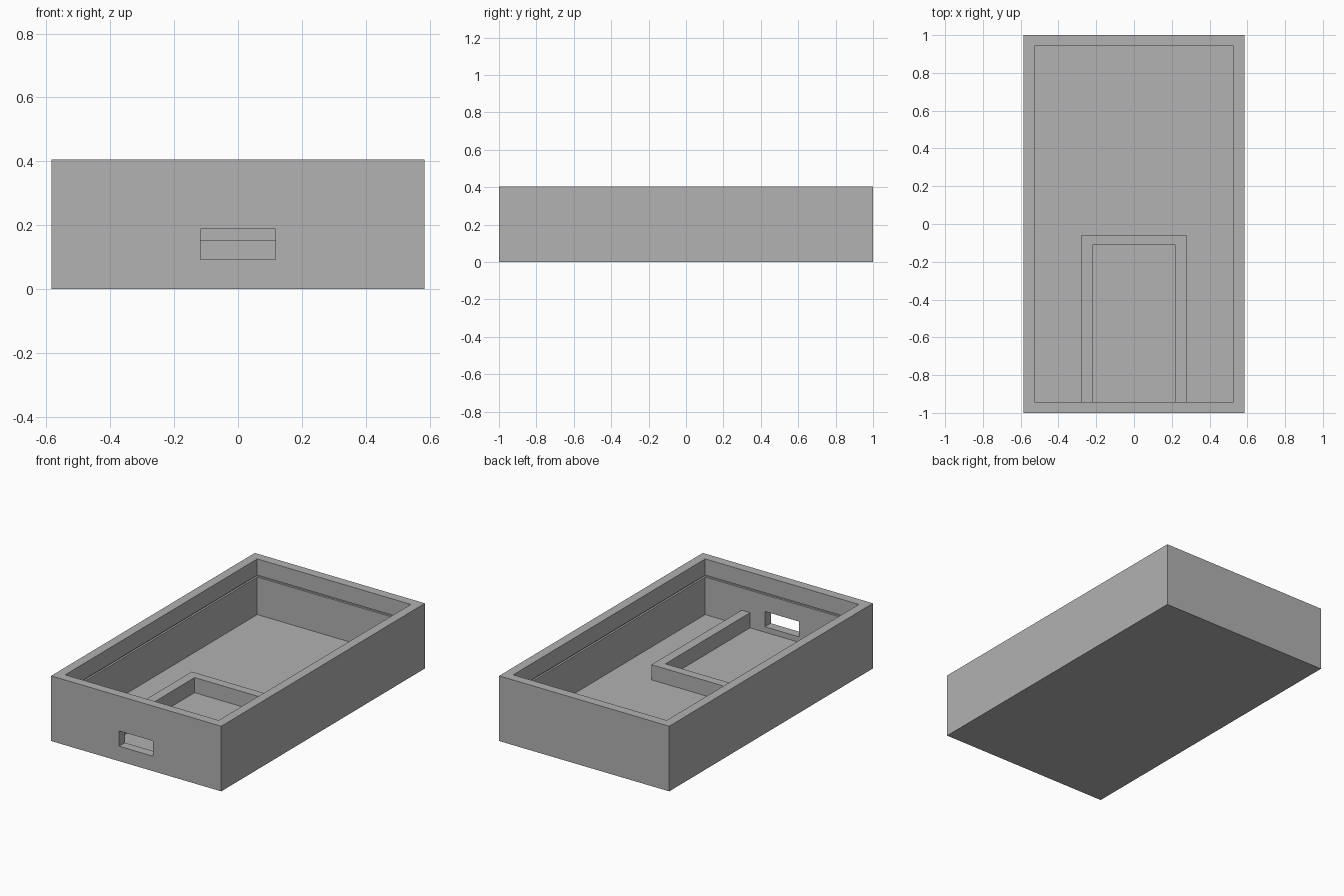
import bpy
import bmesh

cube = bpy.data.objects.get("Cube")
if cube:
    bpy.data.objects.remove(cube, do_unlink=True)

# Main dimensions
HALF_X, HALF_Y, HEIGHT = 0.585, 1.0, 0.405
WALL = 0.057
IN_X, IN_Y, FLOOR = HALF_X - WALL, HALF_Y - WALL, 0.059
GROOVE_Z, GROOVE_H, GROOVE_D = 0.292, 0.012, 0.012

grey = bpy.data.materials.new("plain grey")
grey.use_nodes = True
colour = (0.445, 0.445, 0.445, 1.0)
grey.diffuse_color = colour
grey.node_tree.nodes["Principled BSDF"].inputs["Base Color"].default_value = colour


def prism(name, outline, z0, z1):
    """Extrude a counter-clockwise outline from z0 to z1."""
    bm = bmesh.new()
    base = bm.faces.new([bm.verts.new((x, y, z0)) for x, y in outline])
    top = bmesh.ops.extrude_face_region(bm, geom=[base])["geom"]
    bmesh.ops.translate(bm, vec=(0, 0, z1 - z0),
                        verts=[v for v in top if isinstance(v, bmesh.types.BMVert)])
    bmesh.ops.recalc_face_normals(bm, faces=bm.faces)
    mesh = bpy.data.meshes.new(name)
    bm.to_mesh(mesh)
    bm.free()
    mesh.materials.append(grey)
    obj = bpy.data.objects.new(name, mesh)
    bpy.context.collection.objects.link(obj)
    return obj


def box(name, x, y0, y1, z0, z1):
    return prism(name, [(-x, y0), (x, y0), (x, y1), (-x, y1)], z0, z1)


def cut(target, cutter):
    """Subtract the cutter from the target, then discard it."""
    cutter.hide_render = True
    mod = target.modifiers.new("cut", 'BOOLEAN')
    mod.operation = 'DIFFERENCE'
    mod.solver = 'EXACT'
    mod.object = cutter
    bpy.context.view_layer.objects.active = target
    bpy.ops.object.modifier_apply(modifier=mod.name)
    bpy.data.objects.remove(cutter, do_unlink=True)


# Open tray with a lid groove around the inner walls
tray = box("tray", HALF_X, -HALF_Y, HALF_Y, 0, HEIGHT)
cut(tray, box("cavity_cutter", IN_X, -IN_Y, IN_Y, FLOOR, HEIGHT + 0.1))
cut(tray, box("groove_cutter", IN_X + GROOVE_D, -IN_Y - GROOVE_D, IN_Y + GROOVE_D,
              GROOVE_Z, GROOVE_Z + GROOVE_H))

# Port opening through the front wall
cut(tray, box("port_cutter", 0.117, -HALF_Y - 0.1, -IN_Y + 0.05, 0.093, 0.188))

# U-shaped holder on the floor, open towards the port
out_x, in_x, out_y, in_y = 0.278, 0.22, -0.057, -0.112
prism("board_holder",
      [(-out_x, -IN_Y), (-in_x, -IN_Y), (-in_x, in_y), (in_x, in_y),
       (in_x, -IN_Y), (out_x, -IN_Y), (out_x, out_y), (-out_x, out_y)],
      FLOOR, 0.153)
